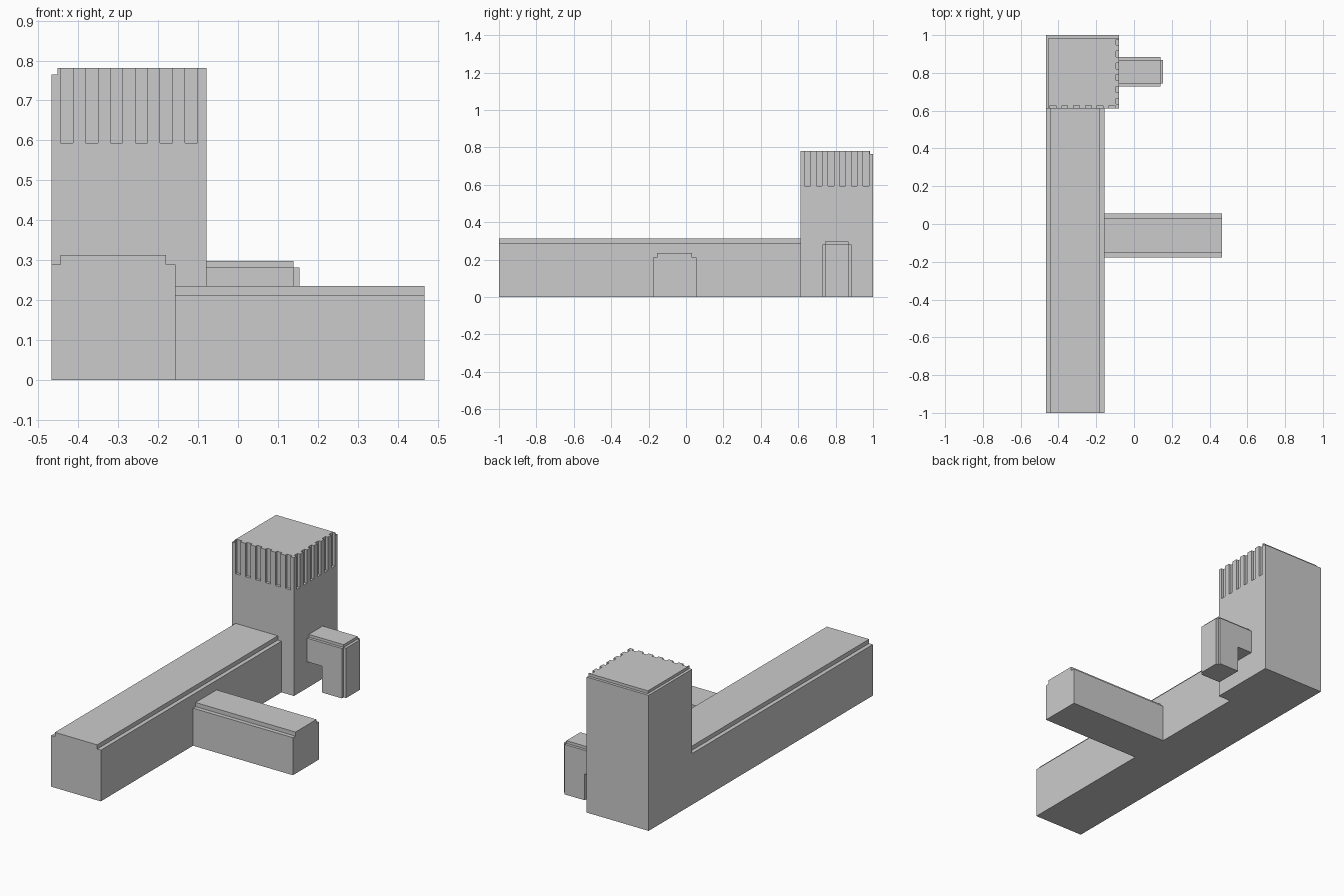
import bpy, bmesh
from mathutils import Vector

if "Cube" in bpy.data.objects:
    bpy.data.objects.remove(bpy.data.objects["Cube"])


def prism(name, pts, axis, a, b):
    """Extrude a closed 2D profile from a to b along 'x', 'y' or 'z'."""
    def place(p, t):
        if axis == 'x':
            return Vector((t, p[0], p[1]))
        if axis == 'y':
            return Vector((p[0], t, p[1]))
        return Vector((p[0], p[1], t))
    bm = bmesh.new()
    face = bm.faces.new([bm.verts.new(place(p, a)) for p in pts])
    ext = bmesh.ops.extrude_face_region(bm, geom=[face])
    verts = [v for v in ext['geom'] if isinstance(v, bmesh.types.BMVert)]
    bmesh.ops.translate(bm, verts=verts, vec=place((0, 0), b - a))
    bmesh.ops.recalc_face_normals(bm, faces=bm.faces)
    return finish(name, bm)


def boxes(name, specs):
    """One mesh made of boxes given as (x0, x1, y0, y1, z0, z1)."""
    bm = bmesh.new()
    for x0, x1, y0, y1, z0, z1 in specs:
        vs = bmesh.ops.create_cube(bm, size=1)['verts']
        for v in vs:
            v.co = Vector((x1 if v.co.x > 0 else x0,
                           y1 if v.co.y > 0 else y0,
                           z1 if v.co.z > 0 else z0))
    return finish(name, bm)


def finish(name, bm):
    me = bpy.data.meshes.new(name)
    bm.to_mesh(me)
    bm.free()
    ob = bpy.data.objects.new(name, me)
    bpy.context.collection.objects.link(ob)
    return ob


def stepped(lo, hi, h, top, inset):
    """Block section with a narrower raised roof slab."""
    return [(lo, 0), (hi, 0), (hi, h), (hi - inset, h), (hi - inset, top),
            (lo + inset, top), (lo + inset, h), (lo, h)]


def cut(ob, cutter):
    mod = ob.modifiers.new("cut", 'BOOLEAN')
    mod.operation = 'DIFFERENCE'
    mod.solver = 'EXACT'
    mod.object = cutter
    cutter.hide_render = True
    bpy.context.view_layer.objects.active = ob
    bpy.ops.object.modifier_apply(modifier=mod.name)
    bpy.data.objects.remove(cutter)


L, R, F, B, TOP = -0.467, -0.079, 0.612, 1.0, 0.781   # tower extents

# Long hall and side wing
prism("long_hall", stepped(L, -0.157, 0.289, 0.313, 0.023), 'y', -1.0, F)
prism("side_wing", stepped(-0.177, 0.056, 0.212, 0.235, 0.023), 'x', -0.157, 0.467)

# Tower with a ledge along the left and back roof edges
tower = boxes("tower", [(L, R, F, B, 0, TOP)])
s = 0.0155
ledge = [(L - .1, F - .1), (L + s, F - .1), (L + s, B - s),
         (R + .1, B - s), (R + .1, B + .1), (L - .1, B + .1)]
cut(tower, prism("ledge_cutter", ledge, 'z', TOP - s, TOP + .1))

# Vertical slots on the front and right of the tower
slots = []
for i in range(6):
    o = 0.0225 + i * 0.0624
    slots.append((L + o, L + o + .031, F - .05, F + s, 0.593, TOP + .05))
    slots.append((R - s, R + .05, F + o, F + o + .031, 0.593, TOP + .05))
cut(tower, boxes("slot_cutter", slots))

# Bent porch: arm from the tower, leg down to the ground
X1, Z1, y0, y1 = 0.139, 0.282, 0.729, 0.884
prism("porch", [(R, 0.149), (0.014, 0.149), (0.014, 0), (X1, 0), (X1, Z1), (R, Z1)],
      'y', y0, y1)
boxes("porch_trim", [(R, X1, y0 + s, y1 - s, Z1, Z1 + s),
                     (X1, X1 + s, y0 + s, y1 - s, 0, Z1)])
